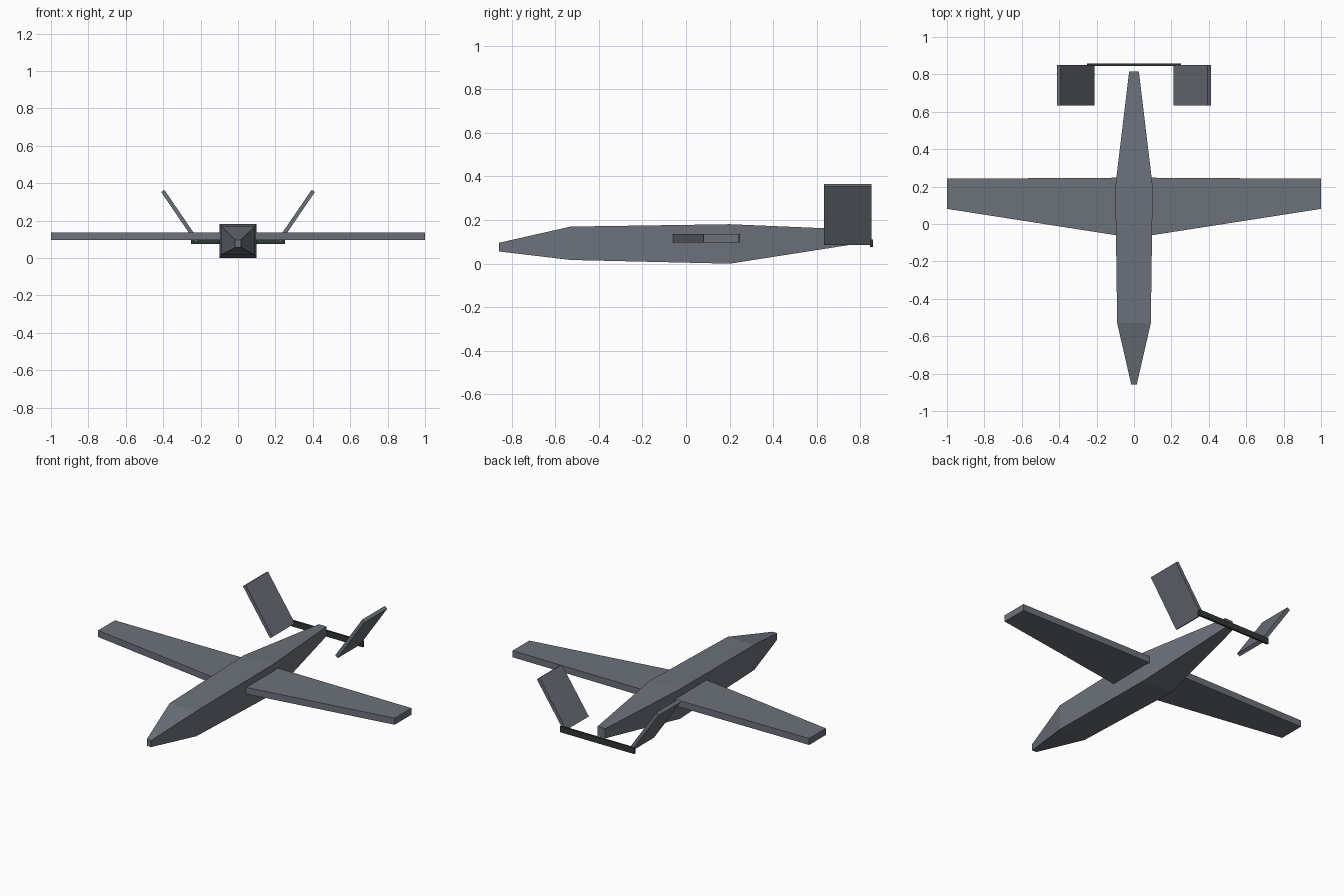
import bpy
import math
from mathutils import Matrix, Vector

cube = bpy.data.objects.get("Cube")
if cube:
    bpy.data.objects.remove(cube, do_unlink=True)


def make_material(name, rgb):
    mat = bpy.data.materials.new(name)
    mat.use_nodes = True
    color = (*rgb, 1.0)
    mat.diffuse_color = color
    mat.node_tree.nodes["Principled BSDF"].inputs["Base Color"].default_value = color
    return mat


grey = make_material("airframe grey", (0.15, 0.165, 0.195))
dark = make_material("propeller dark", (0.03, 0.038, 0.035))


def loft(name, rings, mat):
    """Skin a run of four-cornered rings and cap both ends."""
    verts = [v for ring in rings for v in ring]
    faces = [(0, 1, 2, 3), tuple(len(verts) - 1 - i for i in range(4))]
    for r in range(0, len(verts) - 4, 4):
        for i in range(4):
            j = (i + 1) % 4
            faces.append((r + i, r + 4 + i, r + 4 + j, r + j))
    mesh = bpy.data.meshes.new(name)
    mesh.from_pydata(verts, [], faces)
    mesh.materials.append(mat)
    obj = bpy.data.objects.new(name, mesh)
    bpy.context.collection.objects.link(obj)
    return obj


def box(name, center, size, mat, tilt=0.0):
    """Box tilted about the y axis."""
    turn = Matrix.Rotation(tilt, 3, "Y")
    rings = []
    for sy in (-1, 1):
        corners = ((-1, -1), (1, -1), (1, 1), (-1, 1))
        rings.append([Vector(center) + turn @ Vector(
            (sx * size[0] / 2, sy * size[1] / 2, sz * size[2] / 2))
            for sx, sz in corners])
    return loft(name, rings, mat)


# Fuselage: y, half width, bottom, top
stations = [(-0.857, 0.015, 0.056, 0.096), (-0.53, 0.09, 0.017, 0.17),
            (0.2, 0.1, 0.0, 0.181), (0.815, 0.026, 0.096, 0.155)]
loft("fuselage", [[(-w, y, lo), (w, y, lo), (w, y, hi), (-w, y, hi)]
                  for y, w, lo, hi in stations], grey)

# One tapered wing running through the fuselage: x, leading y, trailing y
spans = [(-1, 0.081, 0.242), (0, -0.075, 0.248), (1, 0.081, 0.242)]
loft("wing", [[(x, a, 0.097), (x, a, 0.137), (x, b, 0.137), (x, b, 0.097)][::-1]
              for x, a, b in spans], grey)

# Outward-leaning tail fins
for side, label in ((1, "left"), (-1, "right")):
    box(label + "_tail_fin", (side * 0.311, 0.742, 0.225), (0.021, 0.216, 0.324),
        grey, side * math.radians(34.3))

# Pusher propeller blade behind the tail
box("propeller", (0, 0.851, 0.094), (0.5, 0.012, 0.036), dark)
